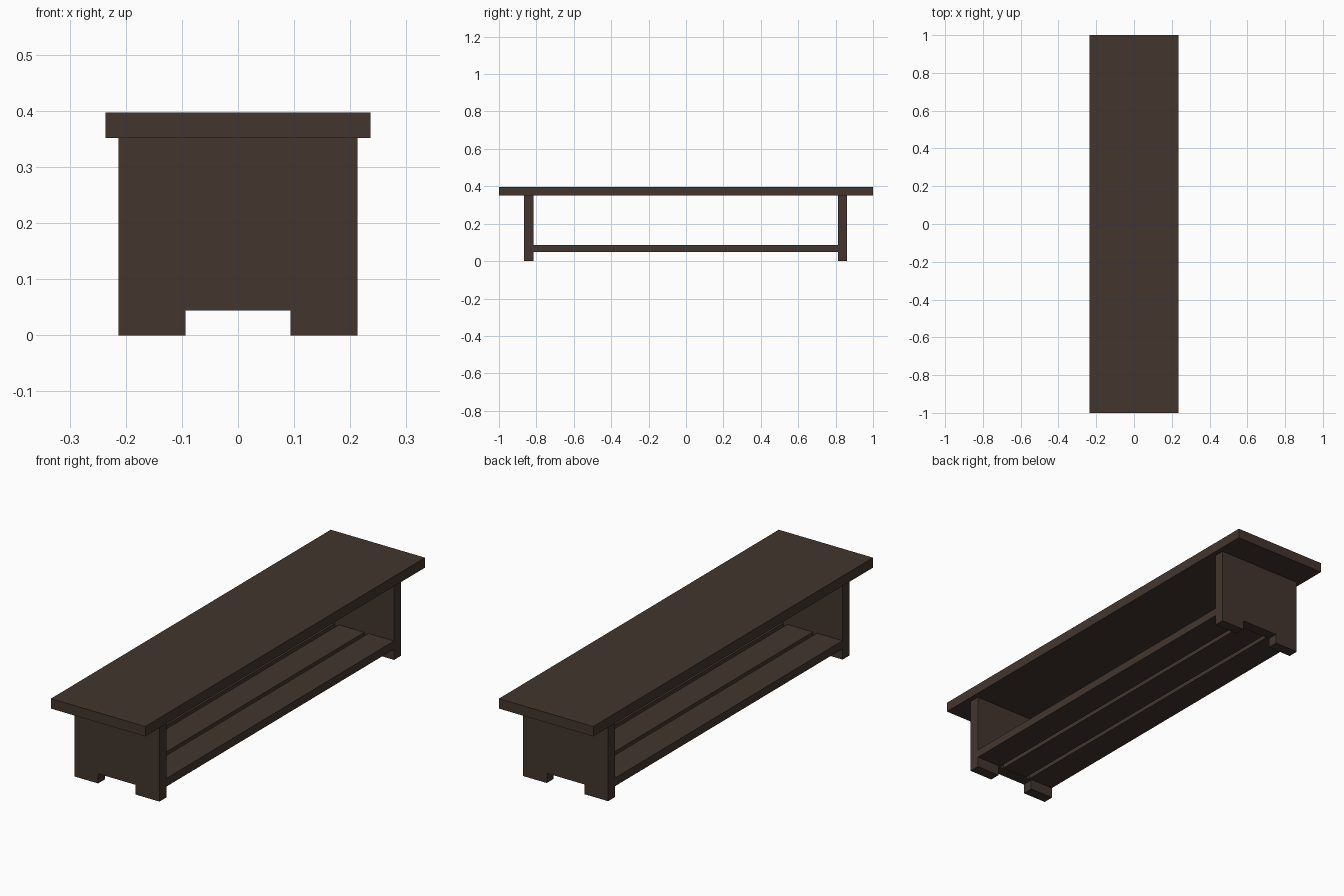
import bpy, bmesh

if "Cube" in bpy.data.objects:
    bpy.data.objects.remove(bpy.data.objects["Cube"])

wood = bpy.data.materials.new("dark_brown_wood")
wood.diffuse_color = (0.055, 0.036, 0.027, 1)
wood.use_nodes = True
wood.node_tree.nodes["Principled BSDF"].inputs["Base Color"].default_value = wood.diffuse_color


def extrude_profile(name, pts, y0, y1):
    """Extrude an (x, z) outline from y0 to y1."""
    bm = bmesh.new()
    face = bm.faces.new([bm.verts.new((x, y0, z)) for x, z in pts])
    ext = bmesh.ops.extrude_face_region(bm, geom=[face])
    moved = [g for g in ext["geom"] if isinstance(g, bmesh.types.BMVert)]
    bmesh.ops.translate(bm, verts=moved, vec=(0, y1 - y0, 0))
    bmesh.ops.recalc_face_normals(bm, faces=bm.faces)
    me = bpy.data.meshes.new(name)
    bm.to_mesh(me)
    bm.free()
    me.materials.append(wood)
    ob = bpy.data.objects.new(name, me)
    bpy.context.collection.objects.link(ob)
    return ob


def board(name, x0, x1, y0, y1, z0, z1):
    return extrude_profile(name, [(x0, z0), (x1, z0), (x1, z1), (x0, z1)], y0, y1)


# Bench top
board("bench_top", -0.236, 0.236, -1, 1, 0.352, 0.397)

# End panels with a notch that leaves two feet
half = [(0.094, 0.044), (0.094, 0), (0.213, 0), (0.213, 0.352)]
outline = half + [(-x, z) for x, z in reversed(half)]
extrude_profile("front_leg_panel", outline, -0.866, -0.816)
extrude_profile("back_leg_panel", outline, 0.812, 0.861)

# Three shelf slats between the panels
for i in (-1, 0, 1):
    c = i * 0.148
    board(f"shelf_slat_{i + 2}", c - 0.064, c + 0.064, -0.816, 0.812, 0.048, 0.085)
